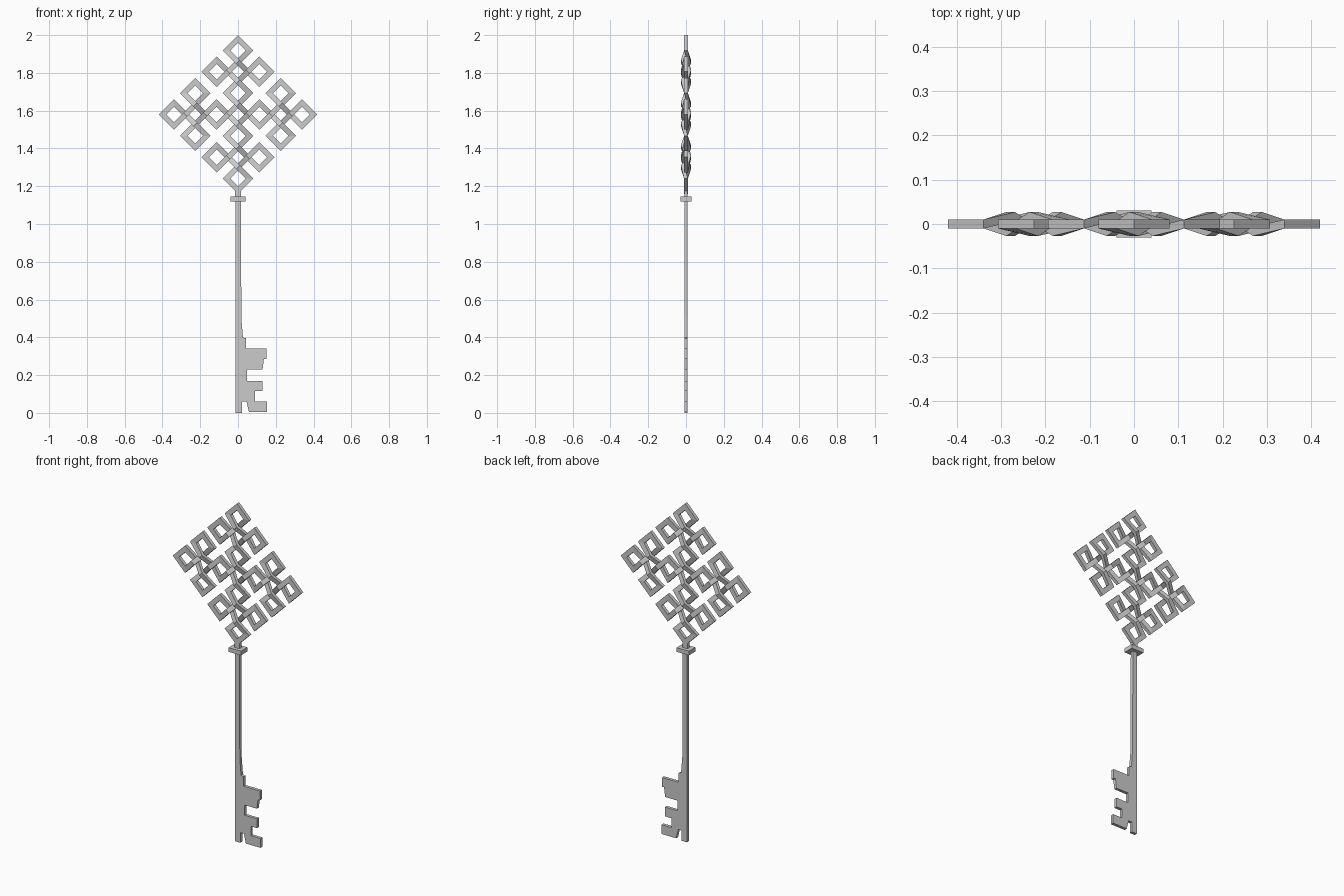
import bpy, bmesh
from mathutils import Vector

if "Cube" in bpy.data.objects:
    bpy.data.objects.remove(bpy.data.objects["Cube"])

C, H = 0.08, 0.043          # half loop spacing, half loop size (band centreline)
P, Q = C - H, C + H
HALF_W, HALF_T = 0.014, 0.010
WAVE = 0.017                # how far a band rises or dips at a crossing
KNOT_Z, R2 = 1.58, 2 ** 0.5


def finish(bm, name):
    bmesh.ops.recalc_face_normals(bm, faces=bm.faces)
    me = bpy.data.meshes.new(name)
    bm.to_mesh(me)
    bm.free()
    ob = bpy.data.objects.new(name, me)
    bpy.context.collection.objects.link(ob)
    return ob


def plate(name, outline, half_y):
    """Extrude an x/z outline symmetrically through y."""
    bm = bmesh.new()
    face = bm.faces.new([bm.verts.new((x, -half_y, z)) for x, z in outline])
    new = bmesh.ops.extrude_face_region(bm, geom=[face])["geom"]
    bmesh.ops.translate(bm, vec=(0, 2 * half_y, 0),
                        verts=[g for g in new if isinstance(g, bmesh.types.BMVert)])
    return finish(bm, name)


def box(name, hx, hy, z0, z1):
    return plate(name, [(-hx, z0), (hx, z0), (hx, z1), (-hx, z1)], hy)


def band(name, pts):
    """Sweep a rectangular band around a closed (u, v, depth) path with mitred corners."""
    bm = bmesh.new()
    rings, n = [], len(pts)
    for i, p in enumerate(pts):
        a, b = Vector(pts[i - 1][:2]), Vector(pts[(i + 1) % n][:2])
        c = Vector(p[:2])
        d0, d1 = (c - a).normalized(), (b - c).normalized()
        n0, n1 = Vector((-d0.y, d0.x)), Vector((-d1.y, d1.x))
        m = (n0 + n1) / (1 + n0.dot(n1)) * HALF_W
        ring = []
        for s, t in ((-1, -1), (1, -1), (1, 1), (-1, 1)):
            q = c + m * s
            ring.append(bm.verts.new(((q.x - q.y) / R2, p[2] + t * HALF_T,
                                      KNOT_Z + (q.x + q.y) / R2)))
        rings.append(ring)
    for i in range(n):
        r, s = rings[i], rings[(i + 1) % n]
        for k in range(4):
            bm.faces.new((r[k], r[(k + 1) % 4], s[(k + 1) % 4], s[k]))
    return finish(bm, name)


# Knot strands: wavy bars around each of the five crossing centres
segments = []
for gu, gv in ((0, 0), (1, 1), (1, -1), (-1, 1), (-1, -1)):
    cu, cv = gu * 2 * C, gv * 2 * C
    for s in (-1, 1):
        steps = ((-Q, 0), (-P, -1), (P, 1), (Q, 0))
        segments.append([(cu + s * P, cv + t, -s * k * WAVE) for t, k in steps])
        segments.append([(cu + t, cv + s * P, s * k * WAVE) for t, k in steps])

# Flat outer corners of the loops on the rim
for i in (-3, -1, 1, 3):
    for j in (-3, -1, 1, 3):
        if abs(i) == 3 or abs(j) == 3:
            a = i - (2 if i > 0 else -2)
            b = j - (2 if j > 0 else -2)
            u, v = i * C, j * C
            segments.append([(u + a * H, v - b * H, 0), (u + a * H, v + b * H, 0),
                             (u - a * H, v + b * H, 0)])


# Join the segments end to end into closed strands
def same(p, q):
    return (Vector(p) - Vector(q)).length < 1e-4


count = 0
while segments:
    path = list(segments.pop())
    while not same(path[0], path[-1]):
        for seg in segments:
            if same(seg[0], path[-1]) or same(seg[-1], path[-1]):
                break
        else:
            break
        segments.remove(seg)
        path += (seg if same(seg[0], path[-1]) else seg[::-1])[1:]
    count += 1
    band("knot_strand_%d" % count, path[:-1])

# Neck and collar under the knot
box("neck", 0.016, 0.009, 1.14, 1.185)
box("collar", 0.04, 0.03, 1.12, 1.145)

# Shaft and toothed bit
plate("shaft_and_bit", [
    (-0.014, 1.125), (-0.012, 0), (0.022, 0), (0.022, 0.06), (0.045, 0.06),
    (0.058, 0.005), (0.153, 0.005), (0.153, 0.06), (0.09, 0.06), (0.09, 0.115),
    (0.13, 0.115), (0.13, 0.17), (0.048, 0.17), (0.048, 0.23), (0.13, 0.23),
    (0.137, 0.285), (0.15, 0.285), (0.15, 0.34), (0.042, 0.34), (0.042, 0.395),
    (0.026, 0.40), (0.018, 0.50), (0.015, 1.125)], 0.009)
